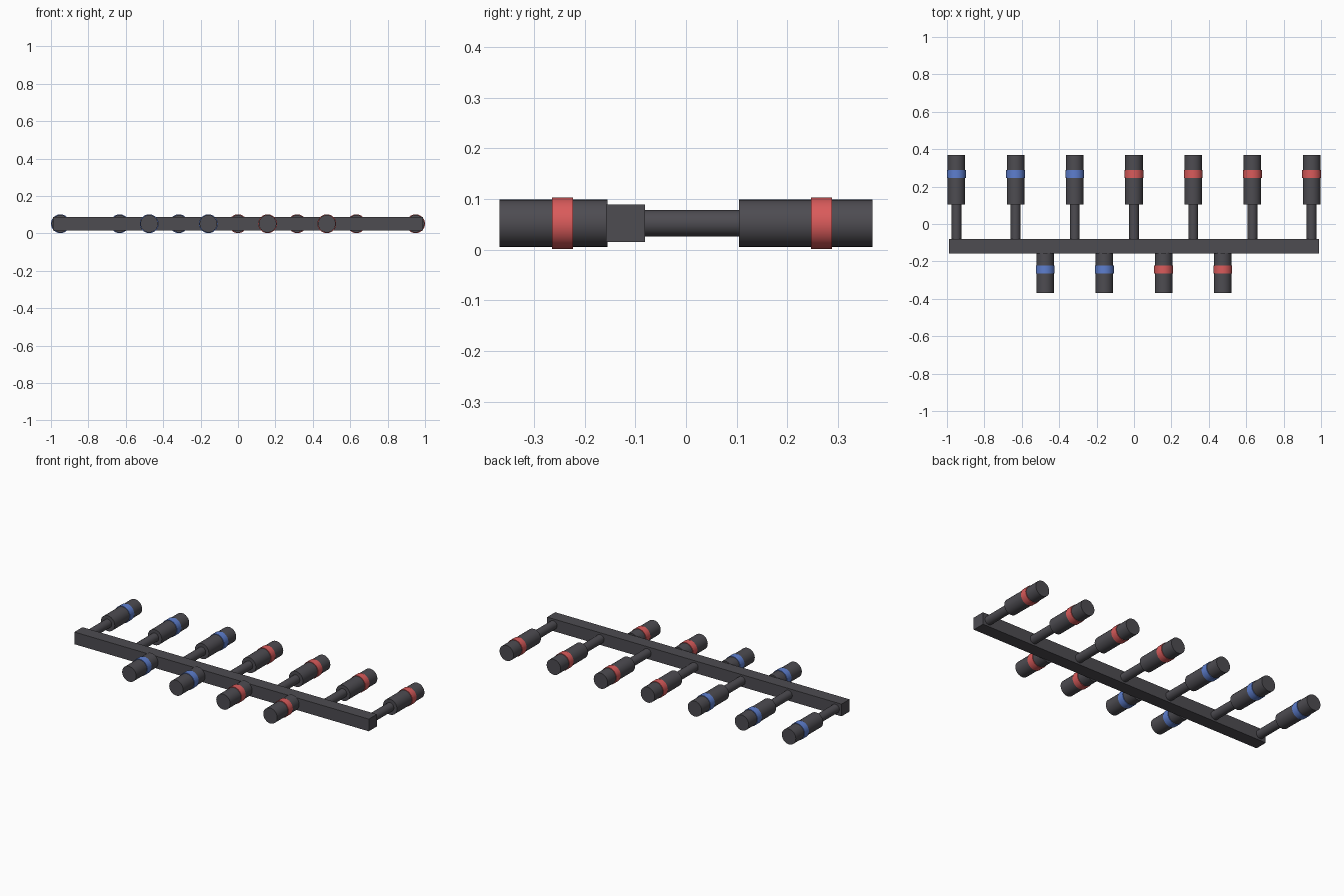
import bpy
import math

if "Cube" in bpy.data.objects:
    bpy.data.objects.remove(bpy.data.objects["Cube"])

AXIS_Z = 0.052


def material(name, rgb):
    mat = bpy.data.materials.new(name)
    mat.use_nodes = True
    colour = (*rgb, 1)
    mat.diffuse_color = colour
    mat.node_tree.nodes["Principled BSDF"].inputs["Base Color"].default_value = colour
    return mat


grey = material("dark grey", (0.075, 0.072, 0.083))
red = material("red", (0.70, 0.105, 0.105))
blue = material("blue", (0.11, 0.21, 0.62))


def cylinder(name, x, y_start, y_end, radius, mat):
    """Cylinder lying along y."""
    bpy.ops.mesh.primitive_cylinder_add(
        vertices=24, radius=radius, depth=y_end - y_start,
        location=(x, (y_start + y_end) / 2, AXIS_Z),
        rotation=(math.pi / 2, 0, 0))
    obj = bpy.context.object
    obj.name = name
    obj.data.materials.append(mat)
    bpy.ops.object.shade_smooth_by_angle()


# Long square bar
bpy.ops.mesh.primitive_cube_add(size=1, location=(0, -0.119, AXIS_Z))
bar = bpy.context.object
bar.name = "main_bar"
bar.scale = (1.98, 0.077, 0.074)
bar.data.materials.append(grey)

# Back row: stem, barrel and coloured band
for i in range(7):
    x = (i - 3) * 0.3165
    cylinder("back_stem", x, -0.085, 0.11, 0.026, grey)
    cylinder("back_barrel", x, 0.105, 0.368, 0.047, grey)
    cylinder("back_band", x, 0.247, 0.288, 0.0505, blue if i < 3 else red)

# Front row: barrel and coloured band directly on the bar
for i in range(4):
    x = (i - 1.5) * 0.3165
    cylinder("front_barrel", x, -0.368, -0.155, 0.047, grey)
    cylinder("front_band", x, -0.264, -0.223, 0.0505, blue if i < 2 else red)
